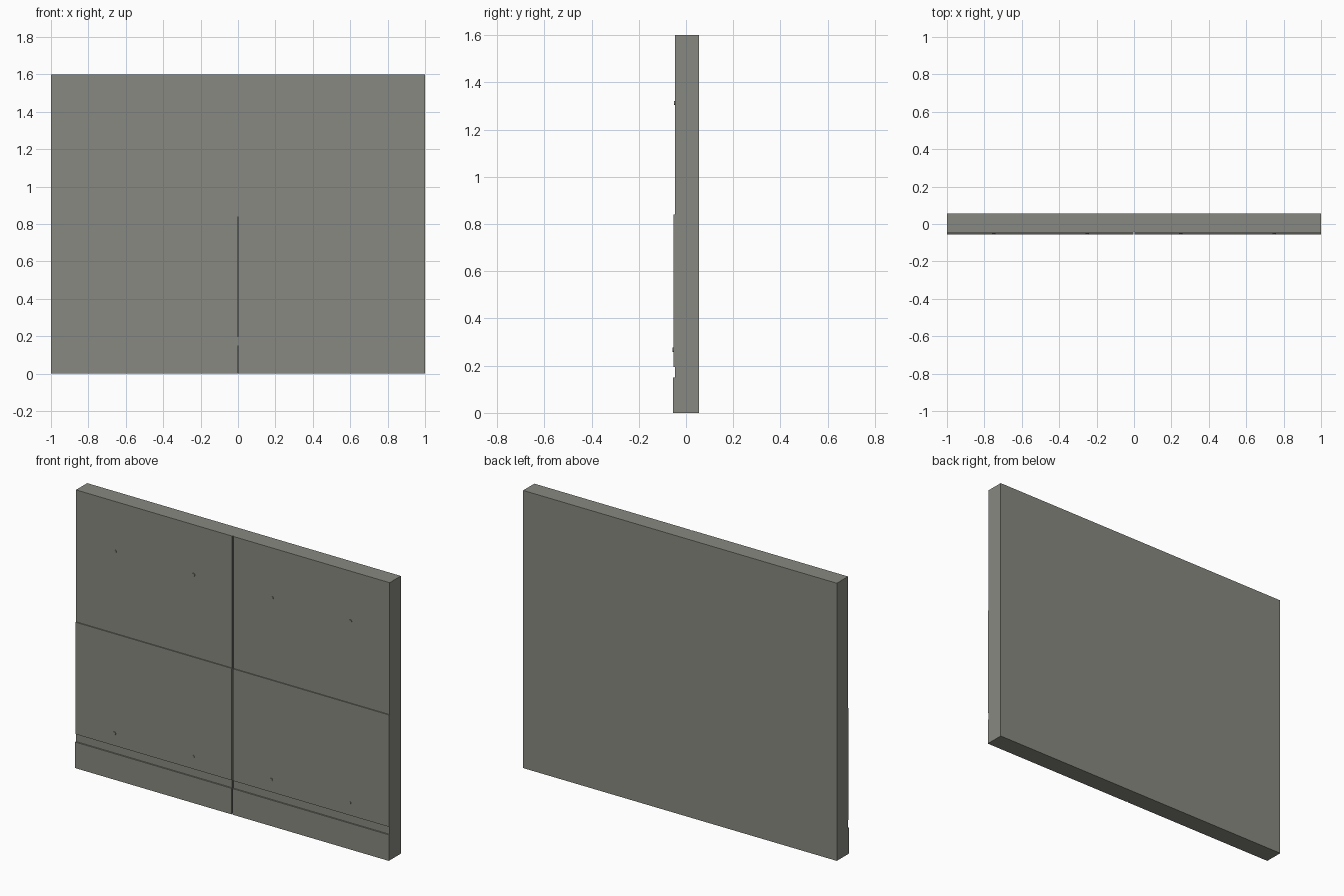
import bpy, bmesh, math
from mathutils import Matrix

if "Cube" in bpy.data.objects:
    bpy.data.objects.remove(bpy.data.objects["Cube"])

# Single concrete colour
concrete = bpy.data.materials.new("concrete grey")
concrete.diffuse_color = (0.25, 0.25, 0.22, 1)
concrete.use_nodes = True
concrete.node_tree.nodes["Principled BSDF"].inputs["Base Color"].default_value = concrete.diffuse_color


def add_object(name, bm):
    mesh = bpy.data.meshes.new(name)
    bm.to_mesh(mesh)
    bm.free()
    mesh.materials.append(concrete)
    ob = bpy.data.objects.new(name, mesh)
    bpy.context.collection.objects.link(ob)
    return ob


# Wall: stepped side profile (y, z) swept along x, with a vertical seam groove
UPPER, LOWER, BASE, GROOVE, BACK = -0.047, -0.053, -0.055, -0.041, 0.055
profile = [(BACK, 0), (BASE, 0), (BASE, 0.15), (UPPER, 0.15), (UPPER, 0.195),
           (LOWER, 0.195), (LOWER, 0.84), (UPPER, 0.84), (UPPER, 1.6), (BACK, 1.6)]
seam = [(max(y, GROOVE), z) for y, z in profile]
W = 0.004
stations = [(-1, profile), (-W, profile), (-W, seam), (W, seam), (W, profile), (1, profile)]

bm = bmesh.new()
rings = [[bm.verts.new((x, y, z)) for y, z in pts] for x, pts in stations]
n = len(profile)
for a, b in zip(rings, rings[1:]):
    for i in range(n):
        j = (i + 1) % n
        bm.faces.new((a[i], a[j], b[j], b[i]))
bm.faces.new(rings[0])
bm.faces.new(rings[-1][::-1])
flat = [f for f in bm.faces if f.calc_area() < 1e-8]
bmesh.ops.delete(bm, geom=flat, context='FACES')
bmesh.ops.remove_doubles(bm, verts=bm.verts, dist=1e-5)
bmesh.ops.recalc_face_normals(bm, faces=bm.faces)
add_object("wall_panel", bm)

# Tie plugs: small discs slightly proud of the front
for z, face_y, row in ((1.312, UPPER, "upper"), (0.267, LOWER, "lower")):
    for k, x in enumerate((-0.75, -0.25, 0.25, 0.75)):
        bm = bmesh.new()
        bmesh.ops.create_cone(bm, cap_ends=True, segments=12,
                              radius1=0.009, radius2=0.009, depth=0.008,
                              matrix=Matrix.Translation((x, face_y, z))
                              @ Matrix.Rotation(math.pi / 2, 4, 'X'))
        add_object(f"tie_plug_{row}_{k + 1}", bm)
